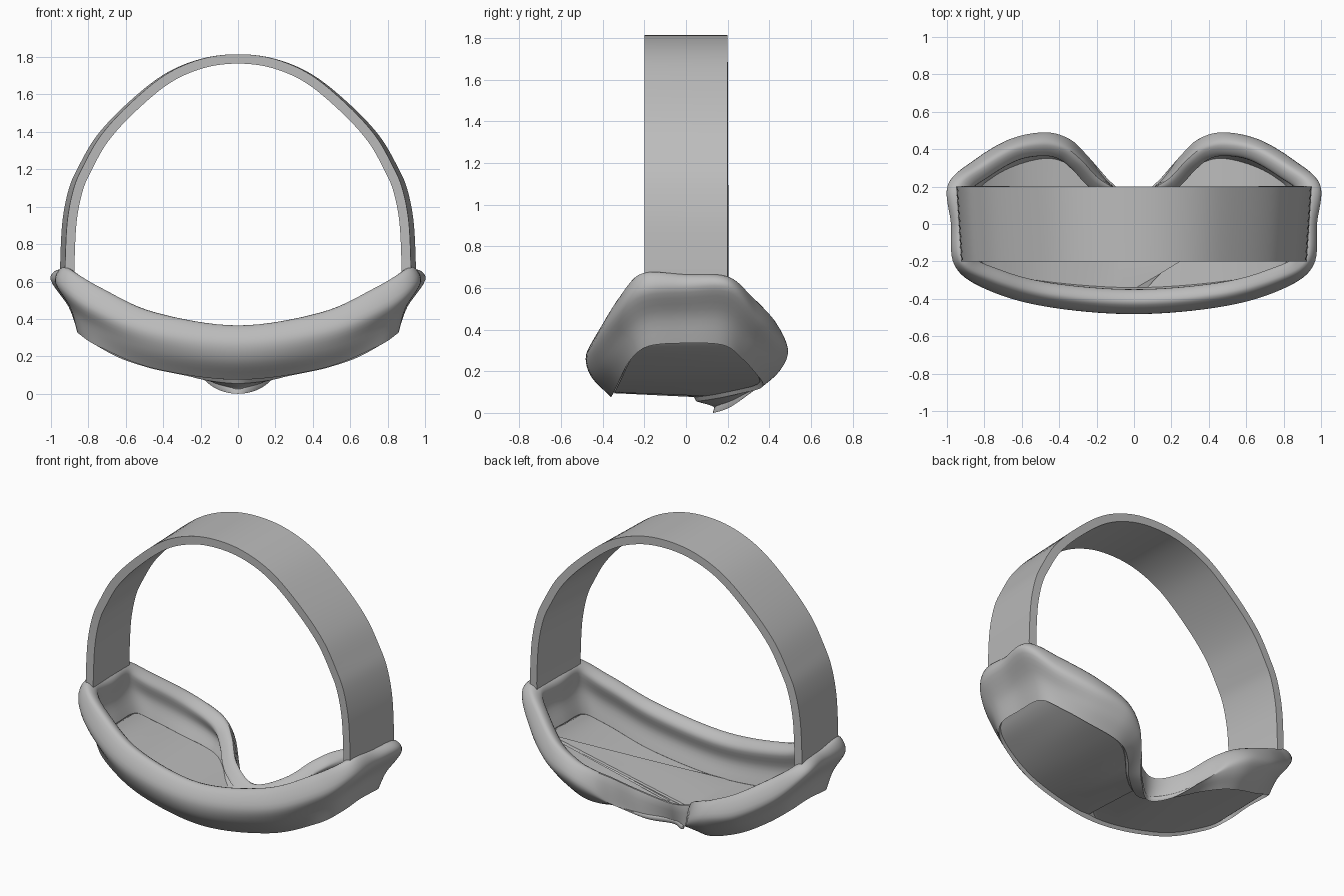
import bpy
import bmesh
from mathutils import Vector

cube = bpy.data.objects.get("Cube")
if cube:
    bpy.data.objects.remove(cube, do_unlink=True)

grey = bpy.data.materials.new("plain grey")
grey.use_nodes = True
colour = (0.5, 0.5, 0.5, 1)
grey.diffuse_color = colour
grey.node_tree.nodes["Principled BSDF"].inputs["Base Color"].default_value = colour


def catmull(points, steps, closed=False):
    """Smooth curve through the points."""
    pts = [Vector(p) for p in points]
    n = len(pts)
    if closed:
        get = lambda i: pts[i % n]
    else:
        ends = {-1: pts[0] * 2 - pts[1], n: pts[-1] * 2 - pts[-2]}
        get = lambda i: ends[i] if i in ends else pts[i]
    curve = []
    for i in range(n if closed else n - 1):
        a, b, c, d = (get(i + k) for k in (-1, 0, 1, 2))
        for s in range(steps):
            t = s / steps
            curve.append(b + (c - a) * (t / 2)
                         + (a * 2 - b * 5 + c * 4 - d) * (t * t / 2)
                         + (b * 3 - a - c * 3 + d) * (t ** 3 / 2))
    if not closed:
        curve.append(pts[-1].copy())
    return curve


def grid_object(name, rows, closed=False, thickness=0.0, offset=-1.0):
    """Skin a list of equally long rows; closed wraps in both directions."""
    bm = bmesh.new()
    grid = [[bm.verts.new(p) for p in row] for row in rows]
    r, c = len(grid), len(grid[0])
    for i in range(r if closed else r - 1):
        for j in range(c if closed else c - 1):
            i2, j2 = (i + 1) % r, (j + 1) % c
            bm.faces.new((grid[i][j], grid[i2][j], grid[i2][j2], grid[i][j2]))
    bmesh.ops.recalc_face_normals(bm, faces=bm.faces)
    mesh = bpy.data.meshes.new(name)
    bm.to_mesh(mesh)
    bm.free()
    mesh.materials.append(grey)
    obj = bpy.data.objects.new(name, mesh)
    bpy.context.collection.objects.link(obj)
    bpy.ops.object.select_all(action="DESELECT")
    obj.select_set(True)
    bpy.context.view_layer.objects.active = obj
    if thickness:
        mod = obj.modifiers.new("thickness", "SOLIDIFY")
        mod.thickness = thickness
        mod.offset = offset
        bpy.ops.object.modifier_apply(modifier="thickness")
    bpy.ops.object.shade_smooth_by_angle(angle=0.7)


def mirrored(half):
    """Complete a loop whose first and last points lie on the centre plane."""
    return half + [(-x, y, z) for x, y, z in half[-2:0:-1]]


# Rim guide loops, from the front centre round one side to the nose
lens_edge = [(0, -.36, .075), (.45, -.33, .135), (.74, -.27, .25), (.85, -.18, .32),
             (.855, 0, .335), (.85, .18, .325), (.76, .27, .26), (.63, .335, .19),
             (.48, .37, .14), (.37, .35, .115), (.27, .27, .095), (.16, .15, .07),
             (0, .05, .055)]
bulge = [(0, -.48, .28), (.48, -.44, .34), (.8, -.345, .47), (.96, -.22, .58),
         (.978, 0, .6), (.995, .21, .6), (.85, .345, .46), (.66, .455, .355),
         (.47, .49, .3), (.34, .45, .24), (.25, .36, .15), (.13, .22, .04),
         (0, .13, .005)]
crest = [(0, -.42, .365), (.45, -.385, .435), (.74, -.31, .565), (.92, -.21, .67),
         (.938, 0, .665), (.945, .2, .655), (.81, .315, .56), (.64, .41, .46),
         (.48, .435, .39), (.37, .41, .345), (.28, .34, .29), (.17, .23, .2),
         (0, .16, .14)]
STEPS = 8
lower, outer, top = (catmull(mirrored(p), STEPS, True) for p in (lens_edge, bulge, crest))

# Rim: one closed section at every step, full at the front and waisted at the sides
up = Vector((0, 0, 1))
sections, seat = [], []
count = len(top)
for i in range(count):
    along = top[(i + 3) % count] - top[i - 3]
    inward = Vector((-along.y, along.x, 0)).normalized()
    waist = (lower[i] + outer[i]) / 2 - inward * (.055 - .23 * lower[i].z)
    lip = top[i] + inward * .07 - up * .045
    foot = lower[i] + inward * .02 + up * .035
    hollow = (lip + foot) / 2 - inward * .025
    sections.append(catmull([lower[i], waist, outer[i], top[i], lip, hollow, foot], 5))
    seat.append(lower[i].lerp(foot, .75))
grid_object("rim", sections, closed=True)

# Lens: straight ribs from the front edge to the back edge of the seat
corner, side = 3 * STEPS, 4 * STEPS
back_edge = seat[side:(len(lens_edge) - 1) * STEPS + 1][::-1]


def back_at(x):
    for a, b in zip(back_edge, back_edge[1:]):
        if a.x <= x <= b.x:
            return a.lerp(b, (x - a.x) / max(b.x - a.x, 1e-6))
    return seat[2 * side - corner]


ribs = []
for i in range(side):
    a = seat[i]
    b = back_at(a.x) if i < corner else seat[2 * side - i]
    ribs.append([a.lerp(b, t / 6) for t in range(7)])
other_half = [[Vector((-p.x, p.y, p.z)) for p in rib] for rib in ribs[:0:-1]]
grid_object("lens", other_half + ribs, thickness=.016, offset=0)

# Head strap: an arched band, slightly narrower towards the front
half_arch = [(.95, .6), (.95, .72), (.938, .93), (.903, 1.1), (.85, 1.22), (.755, 1.38),
             (.6, 1.545), (.4, 1.705), (.2, 1.79), (0, 1.815)]
arch = half_arch + [(-x, z) for x, z in half_arch[-2::-1]]
band = catmull([(x, 0, z) for x, z in arch], 6)
rows = [[Vector((p.x * (1 + .07 * (y - .2)), y, p.z)) for y in (-.2, 0, .2)] for p in band]
grid_object("head_strap", rows, thickness=.05)
